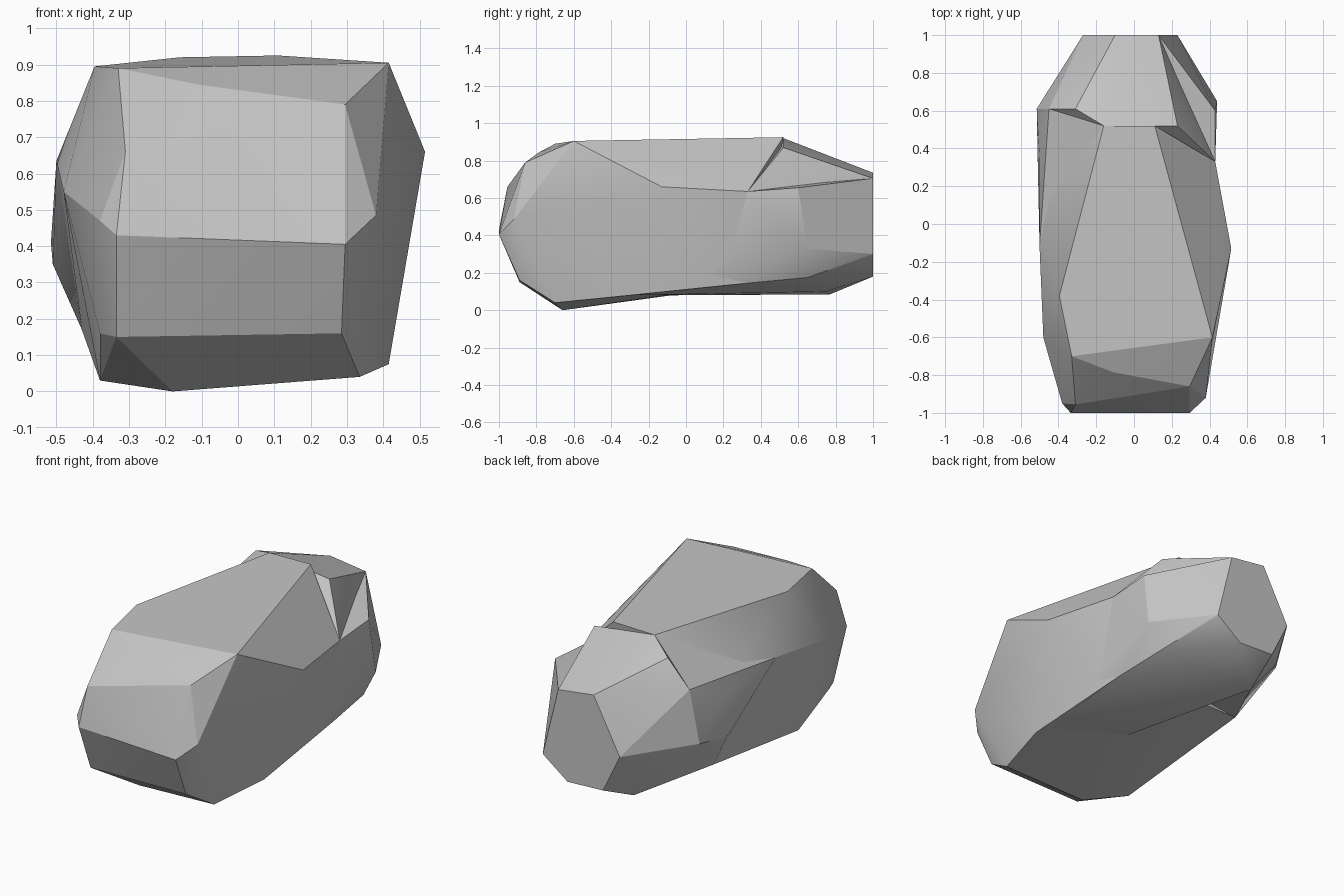
import bpy, bmesh, math

cube = bpy.data.objects.get("Cube")
if cube:
    bpy.data.objects.remove(cube, do_unlink=True)

stone = bpy.data.materials.new("grey stone")
stone.use_nodes = True
stone.diffuse_color = (0.56, 0.56, 0.56, 1)
stone.node_tree.nodes["Principled BSDF"].inputs["Base Color"].default_value = (0.56, 0.56, 0.56, 1)


def chunk(name, corners):
    """A faceted stone chunk wrapped around its corner points."""
    bm = bmesh.new()
    for c in corners:
        bm.verts.new(c)
    hull = bmesh.ops.convex_hull(bm, input=bm.verts[:])
    loose = set(hull["geom_interior"]) | set(hull["geom_unused"])
    bmesh.ops.delete(bm, geom=[g for g in loose if isinstance(g, bmesh.types.BMVert)], context="VERTS")
    bmesh.ops.recalc_face_normals(bm, faces=bm.faces[:])
    # Soft shading across shallow folds, crisp edges elsewhere
    for f in bm.faces:
        f.smooth = True
    for e in bm.edges:
        e.smooth = e.calc_face_angle(0) < math.radians(20)
    mesh = bpy.data.meshes.new(name)
    bm.to_mesh(mesh)
    bm.free()
    mesh.materials.append(stone)
    bpy.context.collection.objects.link(bpy.data.objects.new(name, mesh))


# Corners shared by neighbouring chunks
shoulder = (.43, .33, .635)
hip = (.43, .6, .655)
heel = (.385, .33, .145)
top_left = (-.16, .52, .92)
left_peak = (-.45, .61, .71)
left_flank = (-.5, -.12, .635)
left_waist = (-.5, .35, .6)
left_heel = (-.43, .36, .17)
end_top = [(.13, 1, .705), (-.1, 1, .735)]
end_low = [(-.27, 1, .415), (-.16, 1, .19), (.07, 1, .18), (.23, 1, .3)]
crest = [(.23, .52, .87), (-.31, .61, .86)]

# Main body: blunt front, crowned top, wide flanks, rising underside
front = [(-.335, -1, .43), (.295, -1, .405), (-.335, -.89, .15), (.285, -.89, .16), (-.38, -.78, .16),
         (.38, -.92, .485), (-.38, -.95, .47), (-.31, -.955, .66), (.295, -.86, .79)]
crown = [(.415, -.6, .905), (-.11, -.785, .845), (-.33, -.7, .89), (-.395, -.38, .895),
         (.11, .52, .925), top_left]
flanks = [(.515, -.13, .66), shoulder, left_flank, (-.48, -.6, .55), (-.48, .35, .58)]
underside = [(.335, -.7, .04), (-.18, -.66, 0), (-.38, -.5, .03), (.415, -.35, .075),
             heel, left_heel, (0, .4, .145)]
chunk("main_body", front + crown + flanks + underside)

# Rear right lower block, running from the flank to the end face
chunk("rear_right_block", [shoulder, hip, heel, (.44, .65, .33), (.36, .65, .175),
                           (.38, -.3, .08), (.1, .75, .1), (-.2, .77, .085), (0, -.05, .08)]
      + end_top + end_low)

# Rear upper wedge, sloping down to the end face
chunk("rear_top_wedge", crest + end_top + end_low + [top_left, shoulder, left_peak, (-.38, .77, .31)])

# Rear left bulge, blending forward into the left flank
chunk("rear_left_bulge", [(-.515, .61, .41), (-.51, .35, .35), left_waist, left_peak, left_heel,
                          left_flank, top_left, (-.38, .77, .31), (-.2, .77, .085),
                          (0, .5, .1), (0, .4, .5)] + end_low[:2])
